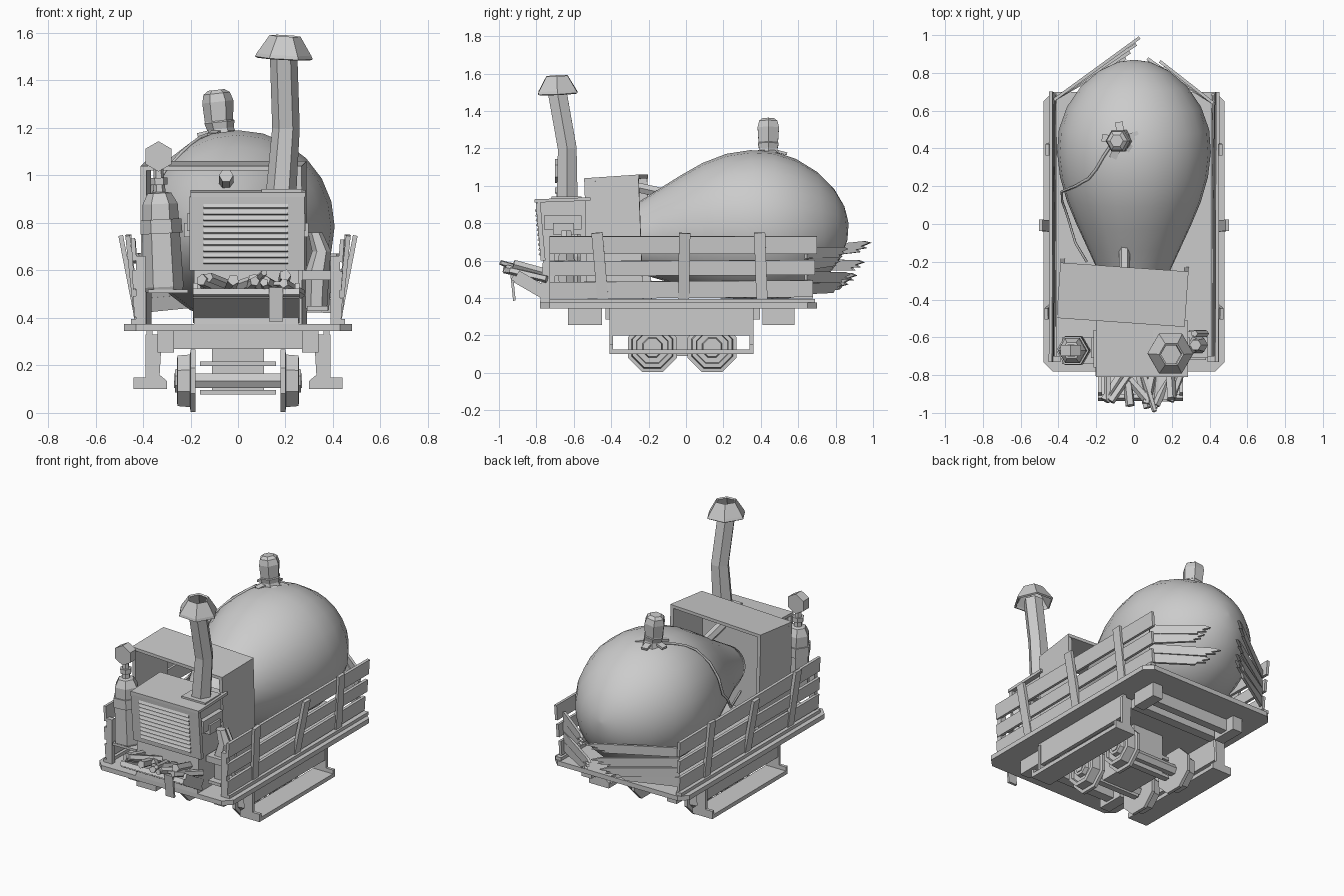
import bpy, math, random
from mathutils import Vector, Matrix, Euler

if "Cube" in bpy.data.objects:
    bpy.data.objects.remove(bpy.data.objects["Cube"])
random.seed(4)
R = math.radians


def make(name, verts, faces, smooth=False):
    me = bpy.data.meshes.new(name)
    me.from_pydata([tuple(v) for v in verts], [], faces)
    ob = bpy.data.objects.new(name, me)
    bpy.context.collection.objects.link(ob)
    for p in me.polygons:
        p.use_smooth = smooth
    return ob


def prism(name, pts, depth, mat=Matrix()):
    """Extrude an xz outline along y, centred, then place it."""
    n = len(pts)
    v = [mat @ Vector((a, s * depth / 2, b)) for s in (-1, 1) for a, b in pts]
    f = [tuple(range(n)), tuple(range(2 * n - 1, n - 1, -1))]
    f += [((i + 1) % n, i, n + i, n + (i + 1) % n) for i in range(n)]
    return make(name, v, f)


def place(loc, rot=(0, 0, 0)):
    return Matrix.Translation(loc) @ Euler([R(a) for a in rot]).to_matrix().to_4x4()


def box(name, x, y, z, rot=(0, 0, 0)):
    """Box from ranges, turned about its centre."""
    c = [(a[0] + a[1]) / 2 for a in (x, y, z)]
    w, h = (x[1] - x[0]) / 2, (z[1] - z[0]) / 2
    return prism(name, [(-w, -h), (w, -h), (w, h), (-w, h)], y[1] - y[0], place(c, rot))


def tube(name, rings, sides=6, smooth=False, caps=True, turn=0.0):
    """Loft rings (x, y, z, radius) square to the overall direction."""
    d = (Vector(rings[-1][:3]) - Vector(rings[0][:3])).normalized()
    up = Vector((0, 1, 0)) if abs(d.z) > .8 else Vector((0, 0, 1))
    a = up.cross(d).normalized()
    b = d.cross(a)
    v, f = [], []
    for r in rings:
        for i in range(sides):
            t = 2 * math.pi * i / sides + R(turn)
            v.append(Vector(r[:3]) + (a * math.cos(t) + b * math.sin(t)) * r[3])
    for k in range(len(rings) - 1):
        for i in range(sides):
            j = (i + 1) % sides
            f.append((k * sides + i, k * sides + j, (k + 1) * sides + j, (k + 1) * sides + i))
    if caps:
        f += [tuple(range(sides - 1, -1, -1)), tuple(range(len(v) - sides, len(v)))]
    return make(name, v, f, smooth)


# Deck with clipped corners
flat = Matrix.Rotation(R(-90), 4, 'X')
half = [(.43, -.78), (.48, -.73), (.48, .65), (.43, .70)]
deck = [(a, -b) for a, b in half]
deck = half + [(-a, b) for a, b in reversed(half)]
flip = Matrix.Translation((0, 0, .36)) @ Matrix.Rotation(R(90), 4, 'X')
prism("deck", [(a, -b) for a, b in reversed(deck)], .03, flip)

# Underframe
for y0, y1 in ((-.63, -.45), (.41, .58)):
    box("end_crossbeam", (-.34, .34), (y0 + .06, y1 - .06), (.27, .35))
    for s in (-1, 1):
        box("end_block", sorted((s * .27, s * .34)), (y0, y1), (.255, .35))
    m = (y0 + y1) / 2 * .74
    box("inner_frame_block", (-.30, .30), (m - .03, m + .03), (.285, .35))
box("bogie_block", (-.11, .11), (-.17, .13), (.09, .35))
for z in (.085, .205):
    for y in (-.17, .11):
        box("bogie_crossbar", (-.16, .16), (y - .02, y + .02), (z - .008, z + .012))

# Wheels and axles
for y in (-.18, .14):
    tube("axle", [(-.27, y, .135, .035), (.27, y, .135, .035)], 6)
    for s in (-1, 1):
        prof = [(.18, .142), (.2, .142), (.202, .12), (.255, .115), (.257, .092), (.24, .088), (.24, .058), (.265, .052)]
        tube("wheel", [(s * x, y, .135, r) for x, r in prof], 8, turn=22.5)

# Running boards with end brackets, wooden sides
for s in (-1, 1):
    step = [(.32, .33), (.39, .33), (.39, .15), (.44, .15), (.44, .10), (.30, .10), (.30, .135), (.33, .16)]
    for y in (-.40, .35):
        prism("step_bracket", [(s * a, b) for a, b in step], .02, place((0, y, 0)))
    box("step_tread", sorted((s * .30, s * .44)), (-.41, .36), (.10, .125))
    box("step_panel", sorted((s * .36, s * .385)), (-.41, .36), (.20, .345))
    for z0, z1, y0, y1 in ((.40, .49, -.73, .68), (.52, .60, -.73, .69), (.635, .73, -.73, .70)):
        x = s * (.425 + (z0 - .38) * .05)
        box("side_slat", (x - .009, x + .009), (y0, y1), (z0, z1),
            (random.uniform(-.5, .5), s * 4, random.uniform(-.4, .4)))
    for y, tilt, lean in ((-.46, 6, 5), (-.01, 11, -1), (.40, 5, 2)):
        c = s * (.430 + tilt * .0026)
        box("side_post", (c - .01, c + .01), (y - .03, y + .03), (.38, .75), (lean, s * tilt, 0))
    box("bottom_rail", sorted((s * .41, s * .45)), (-.73, .69), (.375, .395))
    box("corner_post", sorted((s * .39, s * .43)), (-.73, -.70), (.375, .66))

# Splintered tailboards bent outwards by the bulb
for s, x, y, yaw, lens in ((-1, -.42, .66, 36, (.44, .47, .52, .56)), (1, .42, .64, 142, (.36, .42, .33, .36))):
    for k, L in enumerate(lens):
        z, h = .42 + k * .064, .06
        jag = [(0, 0), (L * random.uniform(.7, .85), .004), (L * .78, .018), (L * .93, .022),
               (L * .86, .034), (L, .048), (L * .9, h), (0, h)]
        m = place((x, y, z), (0, random.uniform(-5, 2), yaw + s * (3 - k) * 2))
        prism("broken_tailboard", jag, .016, m)

# Large smooth bulb tapering into the cab
prof = [(.868, .80, .01), (.855, .80, .09), (.81, .797, .185), (.73, .793, .28), (.62, .79, .355),
        (.50, .788, .398), (.38, .785, .407), (.25, .78, .392), (.12, .768, .355), (0, .752, .305),
        (-.12, .735, .25), (-.25, .715, .19), (-.38, .69, .14), (-.45, .68, .11)]
tube("bulb", [(0, y, z, r) for y, z, r in prof], 24, smooth=True)

# Stopper, collar and trailing fuse
tube("stopper_collar", [(-.07, .44, 1.155, .07), (-.073, .44, 1.20, .055)], 6)
tube("stopper", [(-.072, .44, 1.18, .052), (-.078, .44, 1.225, .064), (-.08, .44, 1.23, .06),
                 (-.085, .44, 1.31, .066), (-.09, .44, 1.345, .056), (-.092, .44, 1.36, .035)], 6)
for a in range(20, 380, 75):
    c, n = math.cos(R(a)), math.sin(R(a))
    box("torn_collar_strip", (-.07 + c * .075 - .025, -.07 + c * .075 + .025),
        (.44 + n * .075 - .02, .44 + n * .075 + .02), (1.17, 1.184), (0, 14, a))
cu = bpy.data.curves.new("fuse", 'CURVE')
cu.dimensions = '3D'
cu.bevel_depth, cu.bevel_resolution = .008, 0
sp = cu.splines.new('POLY')
path = [(-.12, .42), (-.16, .36), (-.20, .29), (-.24, .24), (-.31, .2), (-.36, .18), (-.383, .17)]
pts = []
for x, y in path:
    r = .412 - max(0, .35 - y) * .15
    pts.append((x, y, .78 + math.sqrt(max(0, r * r - x * x))))
pts += [(-.38, .12, .77), (-.355, .05, .68), (-.31, -.1, .70), (-.25, -.2, .66)]
sp.points.add(len(pts) - 1)
for p, c in zip(sp.points, pts):
    p.co = (*c, 1)
bpy.context.collection.objects.link(bpy.data.objects.new("fuse", cu))

# Cab: two walls and a roof, open front and back, slightly askew
cab = place((-.055, -.365, 0), (0, 0, -4))
side = cab @ Matrix.Rotation(R(90), 4, 'Z')
for nm, x in (("cab_left_wall", .333), ("cab_right_wall", -.323)):
    prism(nm, [(-.14, .375), (.16, .375), (.135, 1.04), (-.155, 1.02)], .024, side @ Matrix.Translation((0, x, 0)))
prism("cab_roof", [(-.157, 1.02), (-.157, 1.04), (.137, 1.06), (.137, 1.04)], .68, side @ Matrix.Translation((0, .005, 0)))
tube("cab_pipe", [(-.05, -.12, .96, .03), (-.05, -.30, 1.0, .03)], 6)

# Engine hood with louvred grille
prism("hood", [(-.78, .375), (-.52, .375), (-.52, .93), (-.80, .92), (-.765, .60)], .44,
      place((.035, 0, 0), (0, 0, 90)))
box("hood_lid", (-.20, .285), (-.81, -.51), (.915, .933), (2, 0, 0))
box("grille_frame", (-.205, .28), (-.79, -.765), (.60, .91), (5, 0, 0))
for i in range(10):
    z = .635 + i * .026
    y = -.787 - (z - .75) * .09
    box("louvre", (-.145, .21), (y - .008, y + .008), (z - .009, z + .009), (-25, 0, 0))
for s in (-1, 1):
    x = .035 + s * .23
    box("side_vent", (x - .02, x + .02), (-.76, -.56), (.765, .84))
    box("vent_slot", (x + s * .012 - .02, x + s * .012 + .02), (-.71, -.60), (.74, .80))

# Tilted fuel tray with firewood and a strap
box("tray_floor", (-.19, .26), (-.93, -.72), (.43, .45), (-30, 0, 0))
box("tray_lip", (-.19, .26), (-.93, -.905), (.49, .52), (-30, 0, 0))
for x in (-.18, .25):
    box("tray_side", (x - .01, x + .01), (-.92, -.72), (.44, .50), (-30, 0, 0))
box("tray_strap", (.13, .19), (-.932, -.918), (.385, .53), (6, 0, 0))
box("tray_strap_top", (.13, .19), (-.93, -.74), (.525, .54), (-8, 0, 0))
for i in range(11):
    x = -.14 + i * .037
    a, l = R(random.uniform(-45, 45)), random.uniform(.08, .105)
    z, r = .54 + random.uniform(-.02, .03), random.uniform(.018, .027)
    dx, dy, y = math.sin(a) * l, math.cos(a) * l, -.86 + random.uniform(-.02, .02)
    tube("firewood", [(x - dx, y - dy, z + .025, r), (x + dx, y + dy, z - .02, r)], 5, turn=i * 20)
tube("long_stick", [(.11, -.992, .59, .014), (.05, -.80, .53, .02)], 5)

# Gas bottle with round gauge
tube("gas_bottle", [(-.312, -.67, .51, .075), (-.314, -.67, .53, .085), (-.324, -.67, .75, .08), (-.328, -.67, .88, .074),
                    (-.331, -.67, .925, .05), (-.331, -.67, .93, .026), (-.335, -.67, 1.03, .02)], 6)
tube("bottle_band", [(-.322, -.67, .755, .088), (-.325, -.67, .815, .086)], 6)
tube("bottle_neck_ring", [(-.332, -.67, .96, .036), (-.333, -.67, .99, .036)], 6)
tube("gauge", [(-.335, -.70, 1.08, .064), (-.335, -.64, 1.08, .064)], 6, turn=30)
box("bottle_shelf", (-.38, -.21), (-.74, -.60), (.505, .52))

# Canister and pipes on the other flank
tube("canister", [(.33, -.64, .44, .045), (.335, -.64, .60, .05), (.352, -.64, .68, .04), (.325, -.64, .76, .03)], 6)
box("canister_clamp", (.27, .39), (-.71, -.57), (.56, .60))
box("canister_bracket", (.29, .38), (-.72, -.56), (.43, .45))
tube("flank_pipe", [(.365, -.58, .43, .018), (.38, -.58, .62, .018), (.32, -.58, .74, .018)], 5)

# Bent chimney with flared open cap
box("chimney_base", (.10, .27), (-.72, -.56), (.925, .942))
tube("chimney", [(.182, -.635, .93, .064), (.202, -.635, 1.2, .058), (.192, -.69, 1.51, .058)], 6)
cap = tube("chimney_cap", [(.193, -.685, 1.495, .122), (.194, -.688, 1.51, .115), (.198, -.69, 1.588, .065)], 6, caps=False)
mod = cap.modifiers.new("thickness", 'SOLIDIFY')
mod.thickness = .012
